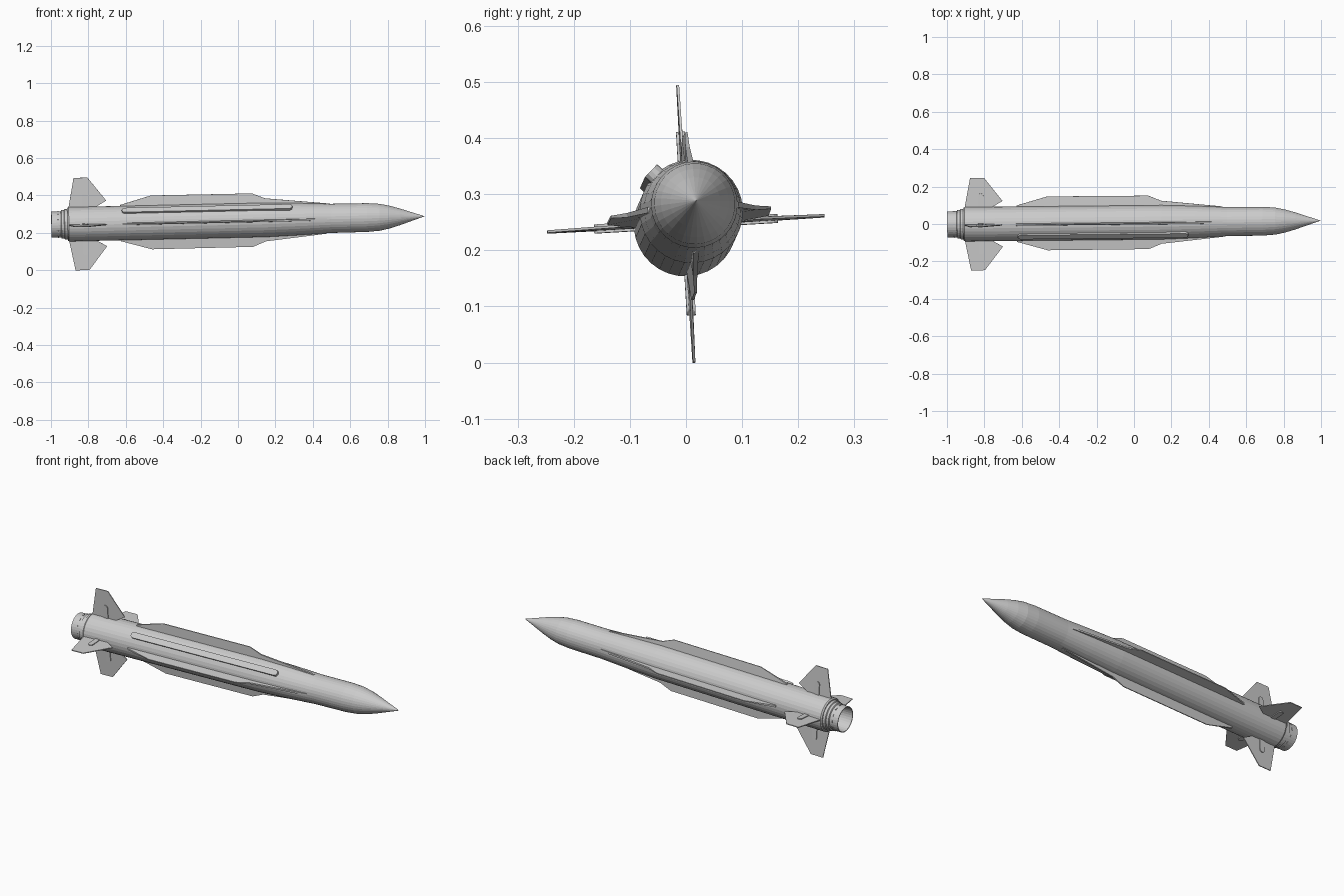
import bpy, bmesh, math
from mathutils import Matrix, Vector

cube = bpy.data.objects.get("Cube")
if cube:
    bpy.data.objects.remove(cube, do_unlink=True)

# Single painted-metal colour
grey = bpy.data.materials.new("light_grey")
grey.use_nodes = True
colour = (0.6, 0.6, 0.6, 1)
grey.diffuse_color = colour
grey.node_tree.nodes["Principled BSDF"].inputs["Base Color"].default_value = colour

# Slightly pitched, yawed and rolled flight attitude; parts are built along x
ATTITUDE = (Matrix.Translation((0, 0.008, 0.266))
            @ Matrix.Rotation(0.010, 4, 'Z')
            @ Matrix.Rotation(-0.0225, 4, 'Y')
            @ Matrix.Rotation(0.0585, 4, 'X'))
SIDES = 32


def finish(name, bm, turn=0.0):
    """Turn a part about the long axis, apply the attitude and link it."""
    bmesh.ops.recalc_face_normals(bm, faces=bm.faces)
    bm.transform(ATTITUDE @ Matrix.Rotation(turn, 4, 'X'))
    mesh = bpy.data.meshes.new(name)
    bm.to_mesh(mesh)
    bm.free()
    mesh.materials.append(grey)
    obj = bpy.data.objects.new(name, mesh)
    bpy.context.collection.objects.link(obj)
    return obj


def lathe(name, profile):
    """Revolve (x, radius) points about the long axis."""
    bm = bmesh.new()
    verts = [bm.verts.new((x, 0, r)) for x, r in profile]
    edges = [bm.edges.new(pair) for pair in zip(verts, verts[1:])]
    bmesh.ops.spin(bm, geom=verts + edges, cent=(0, 0, 0), axis=(1, 0, 0),
                   angle=2 * math.pi, steps=SIDES, use_duplicate=False)
    bmesh.ops.remove_doubles(bm, verts=bm.verts, dist=0.0001)
    return finish(name, bm)


def blade(name, outline, thickness, turn):
    """Thin plate from (x, radius, thickness factor) points."""
    bm = bmesh.new()
    sides = []
    for s in (-0.5, 0.5):
        sides.append([bm.verts.new((x, s * thickness * t, r)) for x, r, t in outline])
        bm.faces.new(sides[-1])
    count = len(outline)
    for i in range(count):
        j = (i + 1) % count
        bm.faces.new((sides[0][i], sides[0][j], sides[1][j], sides[1][i]))
    return finish(name, bm, turn)


def capsule_plate(name, a, b, half_width, low, high, along_x, turn):
    """Round-ended raised strip from a to b, extruded from low to high."""
    bm = bmesh.new()
    ring = []
    for i in range(14):
        end, k = divmod(i, 7)
        angle = math.pi * (k / 6 + end) - math.pi / 2
        u = (a if end else b) + half_width * math.cos(angle)
        ring.append((u, half_width * math.sin(angle)))
    place = (lambda u, v, h: (u, v, h)) if along_x else (lambda u, v, h: (v - 0.818, h, u))
    face = bm.faces.new([bm.verts.new(place(u, v, low)) for u, v in ring])
    top = bmesh.ops.extrude_face_region(bm, geom=[face])["geom"]
    rise = Vector(place(0, 0, high)) - Vector(place(0, 0, low))
    bmesh.ops.translate(bm, vec=rise, verts=[g for g in top if isinstance(g, bmesh.types.BMVert)])
    return finish(name, bm, turn)


# Body with ogive nose
lathe("body", [(-0.912, 0.0), (-0.912, 0.087), (-0.905, 0.092), (-0.3, 0.092),
               (0.15, 0.092), (0.33, 0.086), (0.5, 0.078), (0.69, 0.077),
               (0.757, 0.072), (0.81, 0.061), (0.865, 0.045),
               (0.93, 0.023), (0.975, 0.008), (0.998, 0.0)])

# Hollow exhaust nozzle with stepped collar
lathe("nozzle", [(-0.92, 0.0), (-0.92, 0.062), (-0.998, 0.066), (-0.998, 0.07),
                 (-0.947, 0.07), (-0.944, 0.076), (-0.93, 0.076),
                 (-0.927, 0.081), (-0.91, 0.081)])

# Small lugs around the nozzle
for i in range(12):
    bm = bmesh.new()
    bmesh.ops.create_cube(bm, size=1, matrix=Matrix.Translation((-0.962, 0, 0.07))
                          @ Matrix.Diagonal((0.005, 0.014, 0.004, 1)))
    finish("nozzle_lug", bm, i * math.tau / 12)

# Four long strakes and four tail fins in a cross
strake = [(-0.628, 0.085, 1.0), (-0.628, 0.097, 0.8), (-0.463, 0.144, 0.35),
          (0.078, 0.143, 0.35), (0.147, 0.115, 0.6), (0.475, 0.081, 0.8),
          (0.475, 0.07, 1.0), (0.147, 0.085, 1.0)]
fin = [(-0.905, 0.088, 0.6), (-0.874, 0.2475, 0.5), (-0.8, 0.2475, 0.5),
       (-0.702, 0.122, 0.5), (-0.762, 0.088, 1.0)]
for label, quarter in zip(("top", "front", "bottom", "back"), range(4)):
    turn = quarter * math.pi / 2
    blade(label + "_strake", strake, 0.013, turn)
    blade(label + "_tail_fin", fin, 0.009, turn)
    capsule_plate(label + "_fin_boss", 0.08, 0.15, 0.014, -0.008, 0.008, False, turn)

# Long cable fairing on the upper front side
capsule_plate("cable_fairing", -0.605, 0.275, 0.016, 0.085, 0.101, True, math.radians(43))
